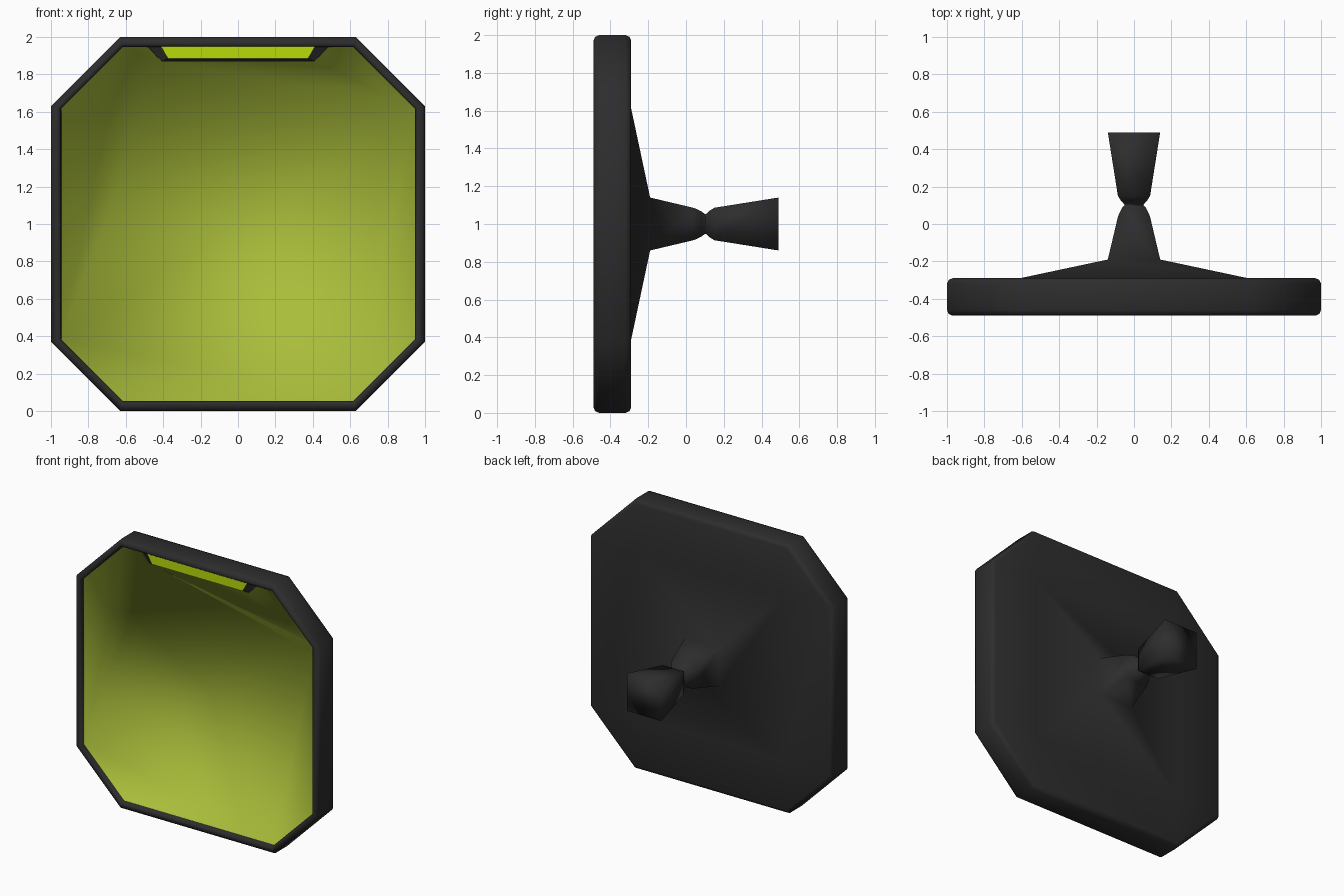
import bpy, bmesh, math

if "Cube" in bpy.data.objects:
    bpy.data.objects.remove(bpy.data.objects["Cube"])


def material(name, rgb):
    m = bpy.data.materials.new(name)
    m.diffuse_color = (*rgb, 1)
    m.use_nodes = True
    m.node_tree.nodes["Principled BSDF"].inputs["Base Color"].default_value = m.diffuse_color
    return m


BLACK = material("dark plastic", (0.026, 0.026, 0.027))
GREEN = material("olive green dish", (0.40, 0.51, 0.042))
LIME = material("bright lime", (0.48, 0.70, 0.003))


def octagon(inset, y, notch=()):
    """Chamfered square ring, counter-clockwise seen from the front."""
    h, c = 1 - inset, 0.63 - 0.25 * inset
    pts = [(-c, -h), (c, -h), (h, -c), (h, c), (c, h), *notch, (-c, h), (-h, c), (-h, -c)]
    return [(x, y, 1 + z) for x, z in pts]


def square(h, y):
    """Square ring with doubled corners, so it lofts to an octagon."""
    pts = [(-h, -h), (h, -h), (h, -h), (h, h), (h, h), (-h, h), (-h, h), (-h, -h)]
    return [(x, y, 1 + z) for x, z in pts]


def trapezoid(top, bottom, z1, z0, y):
    return [(-bottom, y, z0), (bottom, y, z0), (top, y, z1), (-top, y, z1)]


def loft(name, rings, mat, flip, angle):
    bm = bmesh.new()
    vs = [[bm.verts.new(p) for p in r] for r in rings]
    n = len(rings[0])
    for a, b in zip(vs, vs[1:]):
        for i in range(n):
            j = (i + 1) % n
            bm.faces.new((a[i], a[j], b[j], b[i]))
    bm.faces.new(vs[-1])
    bmesh.ops.remove_doubles(bm, verts=bm.verts, dist=0.0005)
    if flip:
        bmesh.ops.reverse_faces(bm, faces=bm.faces)
    me = bpy.data.meshes.new(name)
    bm.to_mesh(me)
    bm.free()
    me.materials.append(mat)
    ob = bpy.data.objects.new(name, me)
    bpy.context.collection.objects.link(ob)
    bpy.ops.object.select_all(action='DESELECT')
    ob.select_set(True)
    bpy.context.view_layer.objects.active = ob
    bpy.ops.object.shade_smooth_by_angle(angle=math.radians(angle))
    return ob


# Rounded octagonal rim, shallow pyramid back, and waisted square stem
rim = [(0.055, -0.448), (0.053, -0.475), (0.045, -0.487), (0.03, -0.49), (0.009, -0.481),
       (0, -0.46), (0, -0.32), (0.009, -0.299), (0.03, -0.29)]
stem = [(0.61, -0.29), (0.14, -0.19), (0.088, 0.03), (0.08, 0.055), (0.065, 0.085),
        (0.052, 0.1), (0.052, 0.105), (0.07, 0.125), (0.086, 0.15), (0.14, 0.49)]
loft("housing_and_stem", [octagon(*r) for r in rim] + [square(*s) for s in stem],
     BLACK, True, 180)

# Flat recessed panel with a shallow lip, notched around the light holder
notch = [(0.48, 0.945), (0.41, 0.87), (-0.41, 0.87), (-0.48, 0.945)]
loft("panel", [octagon(0.055, -0.455, notch), octagon(0.055, -0.45, notch)], GREEN, False, 180)

# Light holder hanging from the top of the rim, tapering to the front
loft("light_holder", [trapezoid(0.48, 0.41, 1.95, 1.87, -0.445),
                      trapezoid(0.415, 0.372, 1.955, 1.885, -0.475)], BLACK, False, 20)

# Lit strip on the holder front
loft("light_strip", [trapezoid(0.415, 0.372, 1.957, 1.884, -0.474),
                     trapezoid(0.415, 0.372, 1.957, 1.884, -0.48)], LIME, False, 20)
